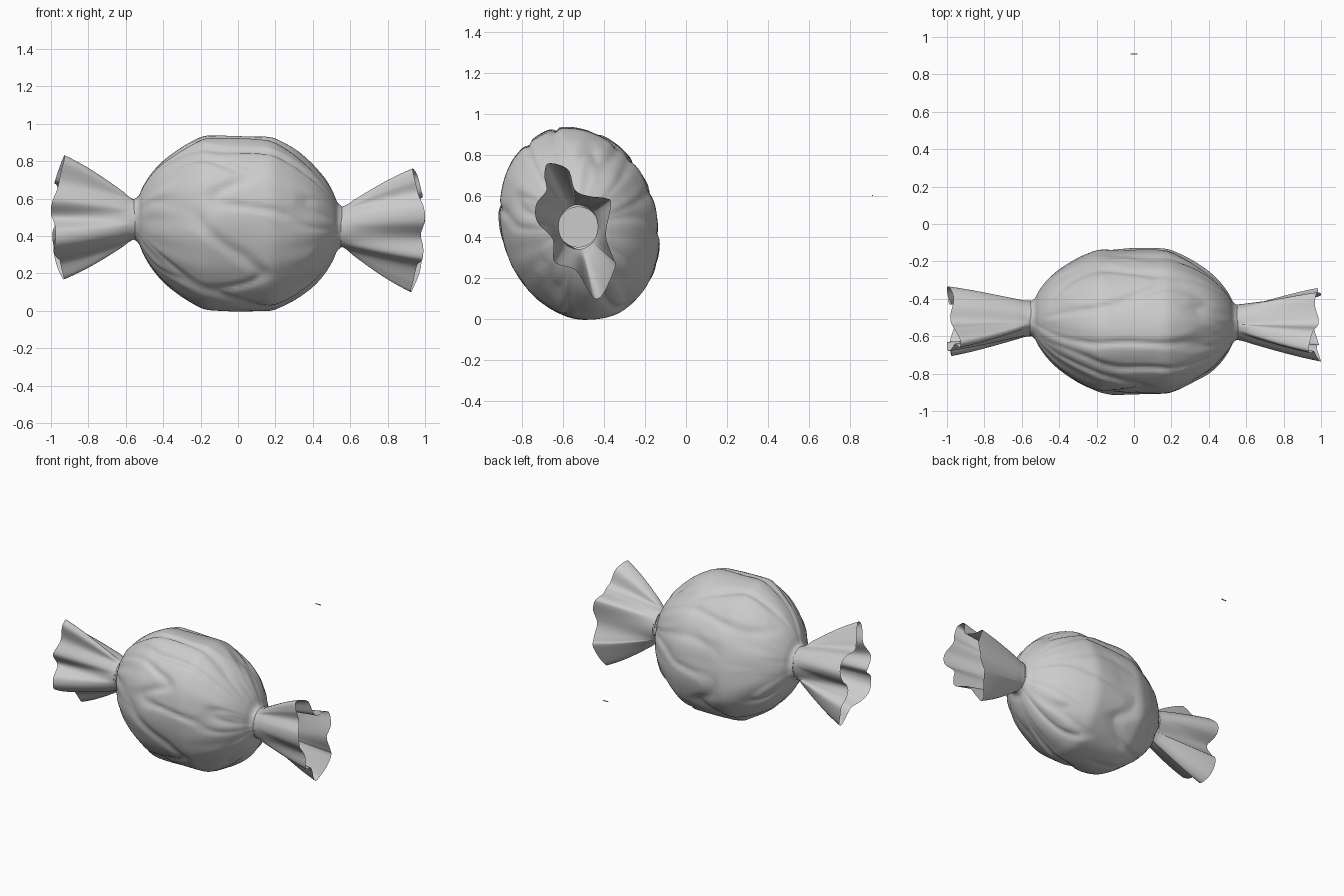
import bpy, bmesh, math
from mathutils import Vector, noise

cube = bpy.data.objects.get("Cube")
if cube:
    bpy.data.objects.remove(cube)

# Single wrapper colour
grey = bpy.data.materials.new("wrapper_grey")
grey.use_nodes = True
colour = (0.6, 0.6, 0.6, 1)
grey.diffuse_color = colour
grey.node_tree.nodes["Principled BSDF"].inputs["Base Color"].default_value = colour

SEG = 152
TAU = math.tau


def finish(name, bm, smooth=True):
    bmesh.ops.recalc_face_normals(bm, faces=bm.faces)
    mesh = bpy.data.meshes.new(name)
    bm.to_mesh(mesh)
    bm.free()
    obj = bpy.data.objects.new(name, mesh)
    bpy.context.collection.objects.link(obj)
    mesh.materials.append(grey)
    if smooth:
        mesh.shade_smooth()
    return obj


def loft(name, rings):
    """Skin a list of closed rings of points."""
    bm = bmesh.new()
    loops = [[bm.verts.new(p) for p in ring] for ring in rings]
    for a, b in zip(loops, loops[1:]):
        for i in range(len(a)):
            j = (i + 1) % len(a)
            bm.faces.new((a[i], a[j], b[j], b[i]))
    return finish(name, bm)


def spline(points, t, closed=False):
    """Catmull-Rom point at parameter t (in point indices)."""
    n = len(points)
    i = int(t)
    f = t - i
    pick = (lambda k: k % n) if closed else (lambda k: max(0, min(n - 1, k)))
    a, b, c, d = (Vector(points[pick(i + k)]) for k in (-1, 0, 1, 2))
    return 0.5 * (2 * b + (c - a) * f + (2 * a - 5 * b + 4 * c - d) * f * f
                  + (3 * b - a - 3 * c + d) * f ** 3)


# Neck centres (x, y, z): the pinched ends of the wrapper
NECK = {1: Vector((0.555, -0.525, 0.45)), -1: Vector((-0.555, -0.505, 0.49))}
NECK_Y, NECK_Z = 0.095, 0.108

# Body: swollen wrapper, elliptical section leaning back, (x, radius) profile
profile = [(0, 1), (0.1, 1), (0.18, 0.99), (0.25, 0.925), (0.32, 0.835),
           (0.4, 0.7), (0.46, 0.555), (0.505, 0.40), (0.53, 0.28), (0.555, 0.232)]
STEPS = 60


def body_ring(side, k):
    x, r = spline(profile, k * (len(profile) - 1) / STEPS)
    end = (abs(x) / 0.555) ** 2
    neck = NECK[side]
    cy = -0.52 + (neck.y + 0.52) * end
    cz = 0.465 + (neck.z - 0.465) * end
    ring = []
    for i in range(SEG):
        t = TAU * i / SEG
        c, s = math.cos(t), math.sin(t)
        # Soft dents over the belly and pleats that gather toward the neck
        dent = noise.noise(Vector((side * x * 3, c * 2.2, s * 2.2)))
        crease = abs(noise.noise(Vector((side * x * 2 + 7, c * 2.5, s * 2.5))))
        fold = noise.noise(Vector((side * 9 + x, c * 4, s * 4)))
        pleat = 0.09 * fold * end * (1 - end ** 6)
        q = r * (1 + 0.02 * dent * (1 - end) - 0.035 * max(0, 0.2 - crease) / 0.2 * (1 - end ** 4) + pleat)
        ring.append((side * x, cy + q * (0.388 * c - 0.05 * s), cz + 0.468 * q * s))
    return ring


loft("candy_body", [body_ring(-1, k) for k in range(STEPS, 0, -1)]
     + [body_ring(1, k) for k in range(STEPS + 1)])

# Tails: crumpled open fans, rim outlines given as (y, z)
rims = {
    1: [(-.67, .76), (-.575, .73), (-.54, .63), (-.47, .60), (-.39, .59),
        (-.365, .56), (-.39, .41), (-.355, .30), (-.345, .255), (-.40, .13),
        (-.44, .10), (-.475, .14), (-.54, .24), (-.64, .28), (-.65, .39),
        (-.725, .475), (-.73, .56), (-.68, .63), (-.69, .70)],
    -1: [(-.62, .83), (-.56, .75), (-.52, .69), (-.43, .67), (-.34, .60),
         (-.35, .53), (-.43, .46), (-.40, .39), (-.35, .33), (-.37, .21),
         (-.44, .17), (-.50, .26), (-.59, .29), (-.69, .35), (-.70, .43),
         (-.63, .50), (-.68, .59), (-.64, .69), (-.66, .80)],
}


def tail_rings(side, steps=24):
    rim, neck = rims[side], NECK[side]
    rings = [[] for _ in range(steps + 1)]
    for i in range(SEG):
        edge = spline(rim, i * len(rim) / SEG, closed=True)
        dy, dz = edge.x - neck.y, edge.y - neck.z
        a = math.atan2(dz, dy)
        ny, nz = NECK_Y * math.cos(a), NECK_Z * math.sin(a)
        # Rim is rounded: the far corners sit further in than the middle
        tip = 1.0 - 0.06 * min(1, abs(dz) / 0.34) ** 2 + 0.012 * math.sin(5 * a) - 0.01
        for k in range(steps + 1):
            f = k / steps
            w = 0.72 * f + 0.28 * math.sin(f * math.pi / 2)
            w *= min(1, 0.55 + f * 3)
            x = 0.552 + (tip - 0.552) * f
            rings[k].append((side * x, neck.y + ny + (dy - ny) * w,
                             neck.z + nz + (dz - nz) * w))
    return rings


for side, label in ((1, "left"), (-1, "right")):
    loft(label + "_tail", tail_rings(side))
    # Closing disc at the bottom of each fan
    bm = bmesh.new()
    bmesh.ops.create_circle(bm, cap_ends=True, segments=32, radius=0.1)
    plug = finish(label + "_neck_disc", bm, smooth=False)
    plug.rotation_euler = (0, side * math.pi / 2, 0)
    plug.location = NECK[side] + Vector((side * 0.008, 0, 0))

# Loose scrap of wrapper behind the candy
bm = bmesh.new()
bmesh.ops.create_cube(bm, size=1)
bmesh.ops.scale(bm, vec=(0.04, 0.006, 0.004), verts=bm.verts)
scrap = finish("wrapper_scrap", bm, smooth=False)
scrap.location = (0, 0.909, 0.603)
